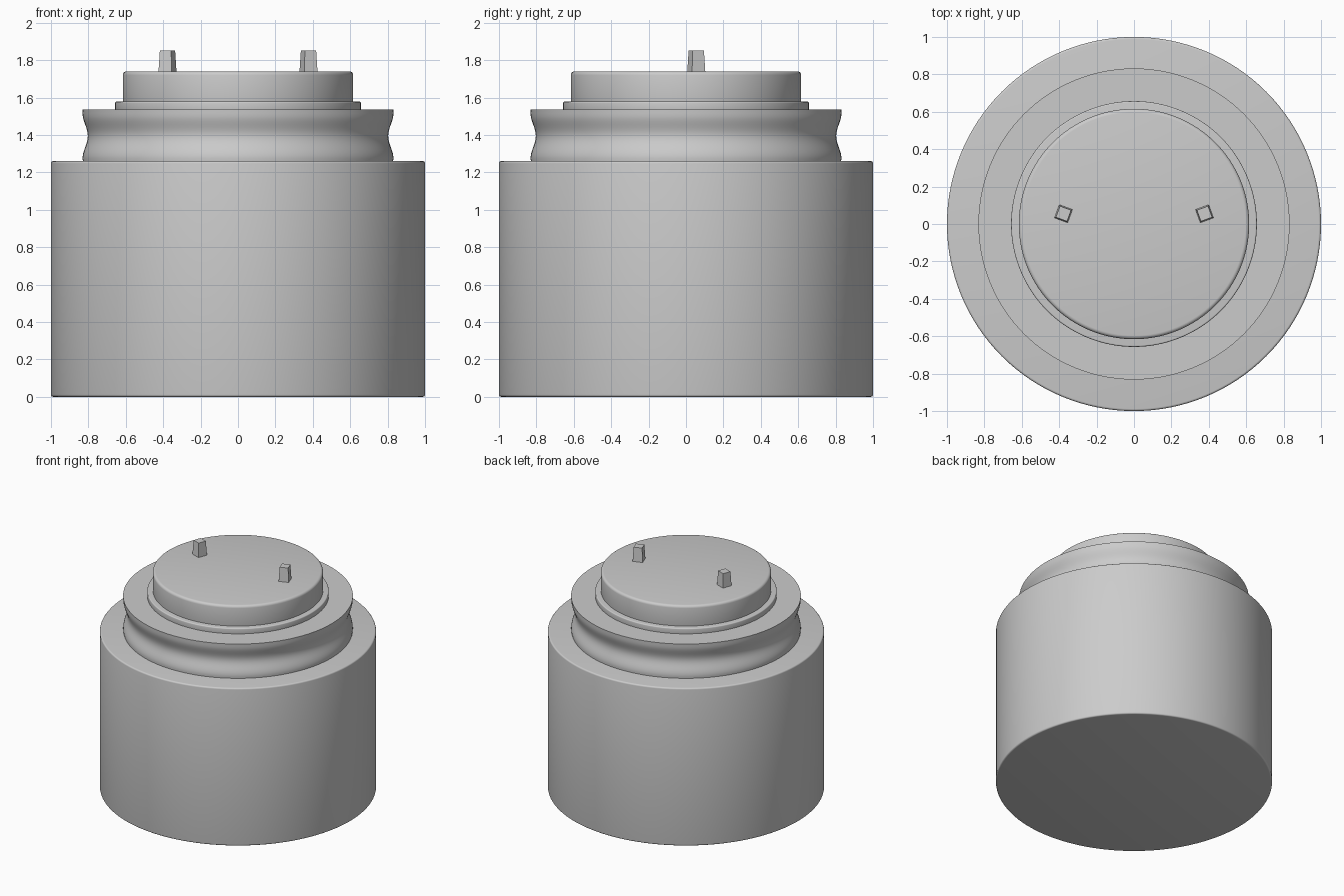
import bpy, bmesh, math
from mathutils import Matrix

if "Cube" in bpy.data.objects:
    bpy.data.objects.remove(bpy.data.objects["Cube"])

SEGMENTS = 128


def finish(name, bm, smooth=True):
    bmesh.ops.recalc_face_normals(bm, faces=bm.faces)
    mesh = bpy.data.meshes.new(name)
    bm.to_mesh(mesh)
    bm.free()
    obj = bpy.data.objects.new(name, mesh)
    bpy.context.collection.objects.link(obj)
    if smooth:
        bpy.ops.object.select_all(action='DESELECT')
        obj.select_set(True)
        bpy.context.view_layer.objects.active = obj
        bpy.ops.object.shade_smooth_by_angle(angle=math.radians(35))
    return obj


def lathe(name, profile):
    """Revolve (radius, height) points around z and cap both ends."""
    bm = bmesh.new()
    rings = []
    for r, z in profile:
        rings.append([bm.verts.new((r * math.cos(a), r * math.sin(a), z))
                      for a in (2 * math.pi * i / SEGMENTS for i in range(SEGMENTS))])
    for low, high in zip(rings, rings[1:]):
        for i in range(SEGMENTS):
            j = (i + 1) % SEGMENTS
            bm.faces.new((low[i], low[j], high[j], high[i]))
    bm.faces.new(rings[0][::-1])
    bm.faces.new(rings[-1])
    return finish(name, bm)


def rounded(r, z0, z1, b0, b1, steps=4):
    """Cylinder profile with rounded lower and upper rims."""
    q = [math.pi / 2 * i / steps for i in range(steps + 1)]
    low = [(r - b0 + b0 * math.sin(a), z0 + b0 - b0 * math.cos(a)) for a in q]
    high = [(r - b1 + b1 * math.cos(a), z1 - b1 + b1 * math.sin(a)) for a in q]
    return low + high


# Main drum
lathe("body", rounded(1.0, 0.0, 1.26, 0.012, 0.012))

# Neck with a shallow waist and a crisp upper rim
waist = [(0.817 + 0.014 * math.cos(2 * math.pi * t / 16 ), 1.275 + 0.24 * t / 16)
         for t in range(17)]
lathe("neck", [(0.829, 1.255)] + waist + [(0.832, 1.535)])

# Thin flange and raised cap
lathe("flange", rounded(0.657, 1.53, 1.578, 0.004, 0.008))
lathe("cap", rounded(0.616, 1.57, 1.74, 0.004, 0.02))

# Pair of tapered square pegs, mirrored left and right
for side, label in ((-1, "left"), (1, "right")):
    bm = bmesh.new()
    bmesh.ops.create_cone(
        bm, cap_ends=True, segments=4, radius1=0.054, radius2=0.045, depth=0.125,
        matrix=Matrix.Translation((side * 0.377, 0.055, 1.7895))
        @ Matrix.Rotation(math.radians(45 + side * 20), 4, 'Z'))
    finish("peg_" + label, bm, smooth=False)
